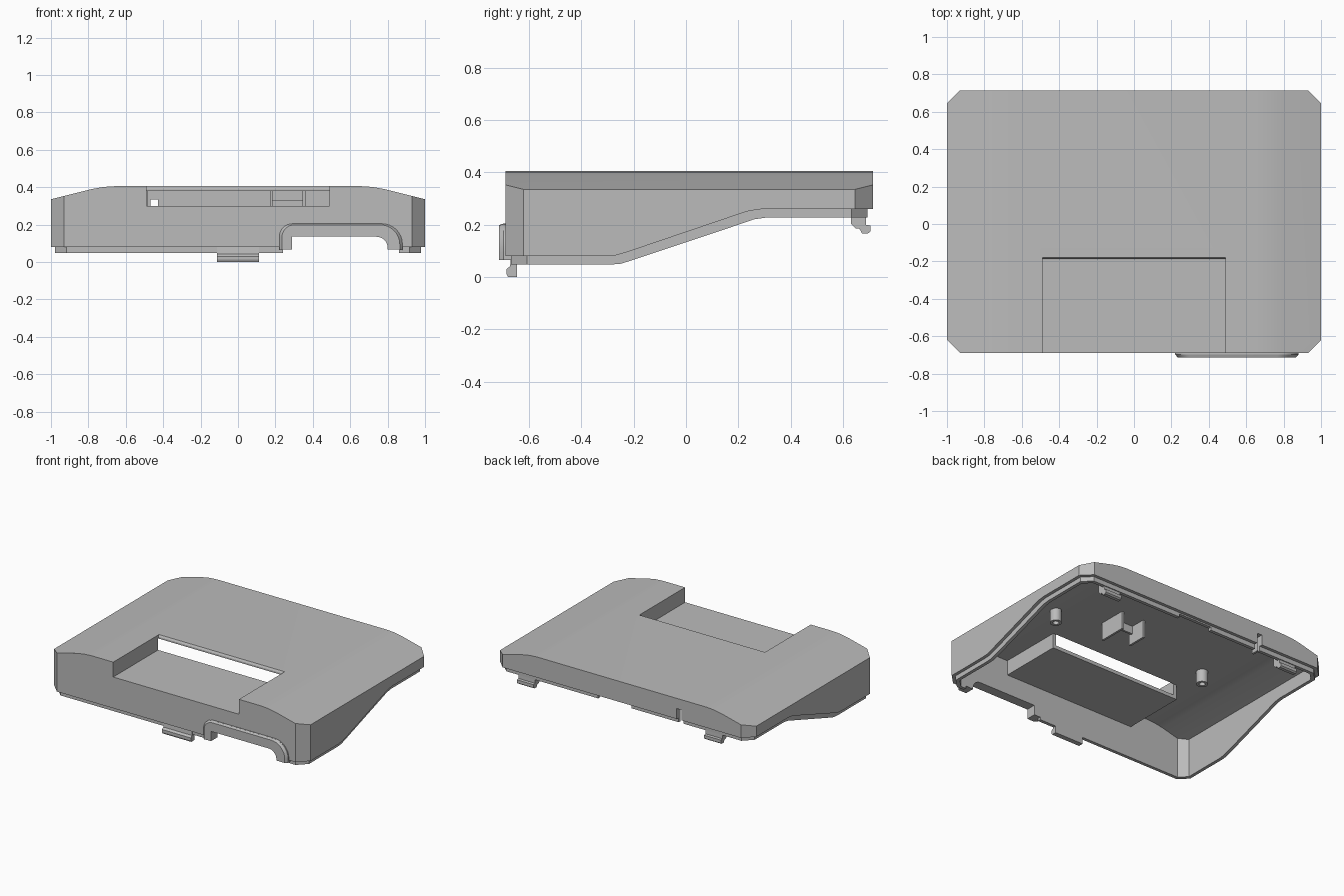
import bpy, bmesh, math
from mathutils import Vector

if "Cube" in bpy.data.objects:
    bpy.data.objects.remove(bpy.data.objects["Cube"])

grey = bpy.data.materials.new("plain grey")
grey.use_nodes = True
grey.diffuse_color = (0.5, 0.5, 0.5, 1)
grey.node_tree.nodes["Principled BSDF"].inputs["Base Color"].default_value = (0.5, 0.5, 0.5, 1)


def prism(name, points, axis, start, end, taper=1.0, pivot=(0, 0)):
    """Extrude a 2D outline along an axis; taper shrinks the start cap."""
    def place(p, depth, k):
        u, v = (pivot[i] + (p[i] - pivot[i]) * k for i in range(2))
        return {"x": (depth, u, v), "y": (u, depth, v), "z": (u, v, depth)}[axis]
    bm = bmesh.new()
    low = [bm.verts.new(place(p, start, taper)) for p in points]
    high = [bm.verts.new(place(p, end, 1.0)) for p in points]
    bm.faces.new(low)
    bm.faces.new(high[::-1])
    for i in range(len(points)):
        j = (i + 1) % len(points)
        bm.faces.new((low[i], high[i], high[j], low[j]))
    bmesh.ops.recalc_face_normals(bm, faces=bm.faces)
    mesh = bpy.data.meshes.new(name)
    bm.to_mesh(mesh)
    bm.free()
    mesh.materials.append(grey)
    ob = bpy.data.objects.new(name, mesh)
    bpy.context.scene.collection.objects.link(ob)
    return ob


def box(name, x0, x1, y0, y1, z0, z1):
    return prism(name, [(x0, y0), (x1, y0), (x1, y1), (x0, y1)], "z", z0, z1)


def combine(ob, other, operation):
    """Bake a boolean and throw the helper away."""
    mod = ob.modifiers.new("cut", "BOOLEAN")
    mod.operation = operation
    mod.solver = "EXACT"
    mod.object = other
    graph = bpy.context.evaluated_depsgraph_get()
    mesh = bpy.data.meshes.new_from_object(ob.evaluated_get(graph))
    ob.modifiers.clear()
    ob.data = mesh
    bpy.data.objects.remove(other)
    return ob


def arc(cx, cz, rx, rz, a0, a1, steps=8):
    angles = [math.radians(a0 + (a1 - a0) * i / steps) for i in range(steps + 1)]
    return [(cx + rx * math.cos(a), cz + rz * math.sin(a)) for a in angles]


def body(name, inset, drop, bottom):
    """Octagonal column with a sloped roof and a stepped underside."""
    roof = [(0.66, 0.405), (0.72, 0.401), (0.78, 0.39), (1.1, 0.31)]
    outline = [(x, z - drop) for x, z in roof] + [(1.1, -0.3), (-1.1, -0.3)]
    outline += [(-x, z - drop) for x, z in reversed(roof)]
    ob = prism(name, outline, "y", -1, 1)
    x, back, front, c = 1 - inset, 0.715 - inset, -0.69 + inset, 0.07 - inset * 0.4
    plan = [(x, front + c), (x, back - c), (x - c, back), (c - x, back),
            (-x, back - c), (-x, front + c), (c - x, front), (x - c, front)]
    combine(ob, prism("plan", plan, "z", -0.5, 0.8), "INTERSECT")
    if bottom:
        side = [(-1.2, bottom[0][1])] + bottom + [(1.2, bottom[-1][1]), (1.2, 1), (-1.2, 1)]
        combine(ob, prism("side", side, "x", -1.3, 1.3), "INTERSECT")
    return ob


# Hollow shell with a recessed lip around its lower edge
rim = [(-0.31, 0.08), (-0.27, 0.083), (-0.23, 0.094), (0.2, 0.24), (0.24, 0.253), (0.29, 0.26)]
lip = [(-0.29, 0.048), (-0.25, 0.051), (-0.21, 0.063), (0.22, 0.207), (0.26, 0.221), (0.31, 0.228)]
shell = body("shell", 0, 0, rim)
combine(shell, body("lip", 0.022, 0.01, lip), "UNION")
combine(shell, body("cavity", 0.045, 0.025, None), "DIFFERENCE")

# Front pocket, open at its back below the roof edge
combine(shell, box("pocket_block", -0.515, 0.515, -0.68, -0.19, 0.275, 0.392), "UNION")
pocket = [(-0.9, 0.3), (-0.188, 0.3), (-0.188, 0.392), (-0.18, 0.405), (-0.18, 0.5), (-0.9, 0.5)]
combine(shell, prism("pocket", pocket, "x", -0.49, 0.49), "DIFFERENCE")

# Raised arch and its opening in the front wall
arch = arc(0.29, 0.135, 0.07, 0.07, 180, 90) + arc(0.77, 0.095, 0.11, 0.11, 90, 0)
arch = [(0.22, 0.065)] + arch + [(0.88, 0.065)]
trim = prism("arch", arch, "y", -0.715, -0.697, 0.955, (0.55, 0.065))
combine(trim, prism("arch_back", arch, "y", -0.698, -0.652), "UNION")
combine(shell, trim, "UNION")
opening = [(0.24, -0.1), (0.24, 0.066), (0.29, 0.066), (0.29, 0.135)]
opening += arc(0.74, 0.075, 0.06, 0.06, 90, 0) + [(0.8, 0.066), (0.86, 0.066), (0.86, -0.1)]
combine(shell, prism("opening", opening, "y", -0.9, -0.6), "DIFFERENCE")

# Notches in the back wall
combine(shell, box("cable_notch", -0.467, -0.428, 0.6, 0.8, 0.1, 0.333), "DIFFERENCE")
combine(shell, box("lip_notch", -0.06, 0.2, 0.6, 0.8, 0.1, 0.25), "DIFFERENCE")

# Snap clips
parts = [shell]
hook = [(-0.645, 0), (-0.68, 0), (-0.686, 0.012), (-0.686, 0.03), (-0.672, 0.042),
        (-0.666, 0.1), (-0.645, 0.1)]
parts.append(prism("front_clip", hook, "x", -0.112, 0.112))
latch = [(0.66, 0.28), (0.685, 0.28), (0.688, 0.2), (0.705, 0.197), (0.705, 0.175),
         (0.695, 0.167), (0.672, 0.167), (0.66, 0.19)]
for name, x in (("left", 0.76), ("right", -0.7)):
    parts.append(prism(name + "_back_clip", latch, "x", x - 0.065, x + 0.065))
    gusset = [(0.63, 0.28), (0.67, 0.28), (0.67, 0.185), (0.65, 0.185), (0.63, 0.205)]
    parts.append(prism(name + "_clip_gusset", gusset, "x", x - 0.065, x + 0.065))

# Screw posts under the roof
for name, x in (("left", 0.69), ("right", -0.53)):
    post = prism(name + "_post", [(x + u, 0.045 + v) for u, v in arc(0, 0, 0.038, 0.038, 0, 345, 23)],
                 "z", 0.29, 0.385)
    bore = [(x + u, 0.045 + v) for u, v in arc(0, 0, 0.02, 0.02, 0, 345, 23)]
    parts.append(combine(post, prism("bore", bore, "z", 0.2, 0.365), "DIFFERENCE"))

# Holder plates and cable guide inside
parts.append(box("holder_plate_left", 0.345, 0.36, 0.11, 0.31, 0.255, 0.385))
parts.append(box("holder_plate_right", 0.17, 0.185, 0.17, 0.31, 0.255, 0.385))
parts.append(box("holder_bridge", 0.18, 0.35, 0.19, 0.205, 0.325, 0.385))
parts.append(box("cable_guide", -0.495, -0.48, 0.6, 0.68, 0.25, 0.385))

# Smooth the rounded bends, keep the edges crisp
bpy.ops.object.select_all(action="DESELECT")
for ob in parts:
    ob.select_set(True)
bpy.context.view_layer.objects.active = shell
bpy.ops.object.shade_smooth_by_angle(angle=math.radians(20))
